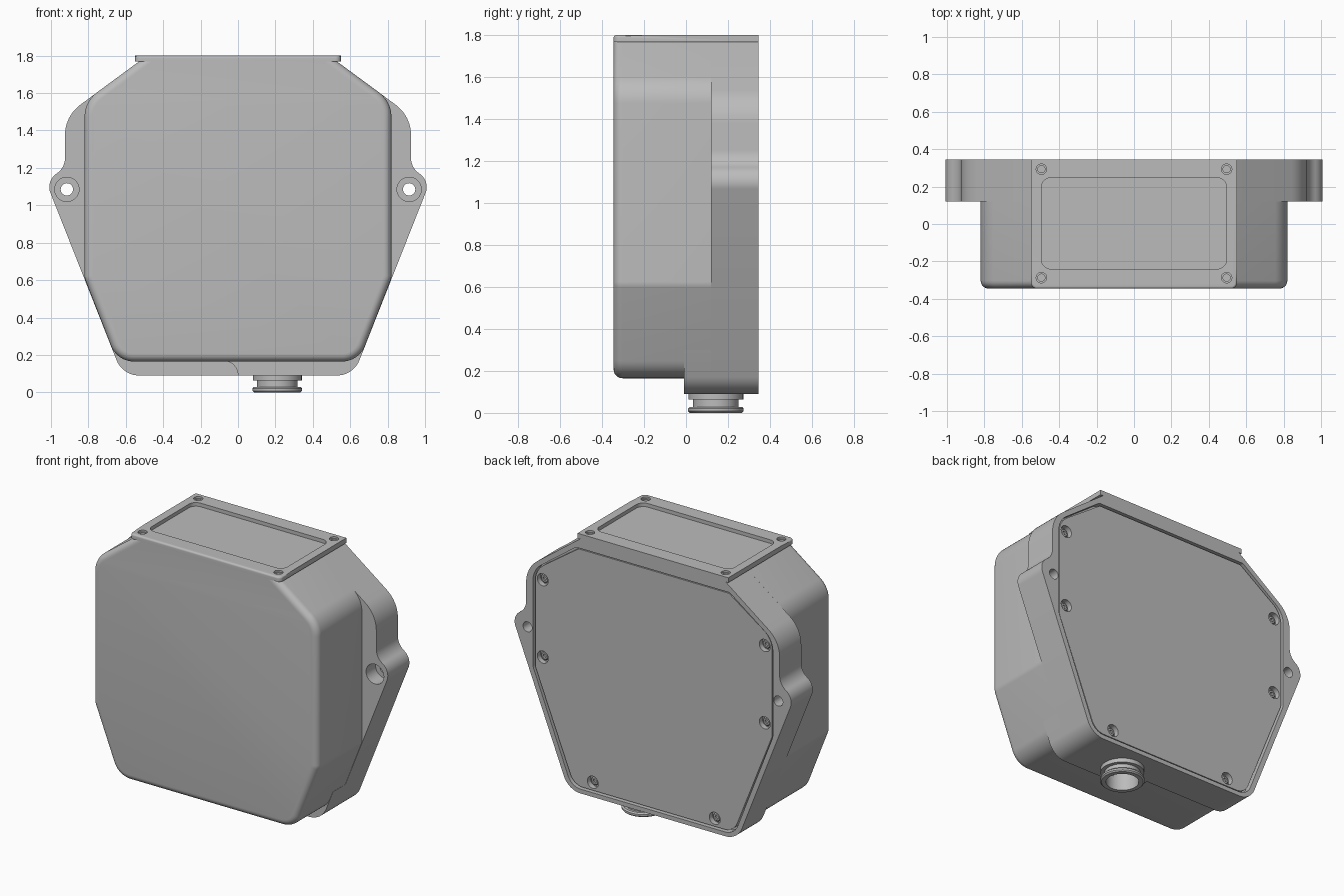
import bpy, bmesh, math
from mathutils import Vector

cube = bpy.data.objects.get("Cube")
if cube:
    bpy.data.objects.remove(cube, do_unlink=True)

grey = bpy.data.materials.new("moulded grey")
grey.use_nodes = True
COLOUR = (0.5, 0.5, 0.5, 1)
grey.diffuse_color = COLOUR
grey.node_tree.nodes["Principled BSDF"].inputs["Base Color"].default_value = COLOUR

FRONT, STEP, BACK = -0.345, 0.12, 0.345


def fillet(points, steps=10):
    """Round each (x, z, radius) corner of a closed polygon."""
    out = []
    for i, (x, z, r) in enumerate(points):
        p = Vector((x, z))
        a = (Vector(points[i - 1][:2]) - p).normalized()
        b = (Vector(points[(i + 1) % len(points)][:2]) - p).normalized()
        if r == 0:
            out.append(p)
            continue
        half = a.angle(b) / 2
        centre = p + (a + b).normalized() * (r / math.sin(half))
        start = p + a * (r / math.tan(half)) - centre
        end = p + b * (r / math.tan(half)) - centre
        sweep = start.angle(end)
        for k in range(steps + 1):
            t = k / steps
            out.append(centre + (start * math.sin((1 - t) * sweep)
                                 + end * math.sin(t * sweep)) / math.sin(sweep))
    return out


def mirrored(half):
    return half + [(-x, z, r) for x, z, r in reversed(half)]


def finish(name, bm):
    bmesh.ops.recalc_face_normals(bm, faces=bm.faces)
    mesh = bpy.data.meshes.new(name)
    bm.to_mesh(mesh)
    bm.free()
    mesh.materials.append(grey)
    obj = bpy.data.objects.new(name, mesh)
    bpy.context.collection.objects.link(obj)
    return obj


def prism(name, points, lo, hi, axis="y", bevel=None):
    """Extrude a rounded outline along y (x,z outline) or z (x,y outline)."""
    bm = bmesh.new()
    place = (lambda p, d: (p.x, d, p.y)) if axis == "y" else (lambda p, d: (p.x, p.y, d))
    face = bm.faces.new([bm.verts.new(place(p, lo)) for p in fillet(points)])
    ext = bmesh.ops.extrude_face_region(bm, geom=[face])["geom"]
    shift = (0, hi - lo, 0) if axis == "y" else (0, 0, hi - lo)
    bmesh.ops.translate(bm, verts=[v for v in ext if isinstance(v, bmesh.types.BMVert)], vec=shift)
    if bevel:
        width, rule = bevel
        edges = [e for e in bm.edges if rule(*[v.co for v in e.verts])]
        bmesh.ops.bevel(bm, geom=edges, offset=width, segments=6, profile=0.5,
                        affect="EDGES", clamp_overlap=False)
    return finish(name, bm)


def lathe(name, profile, centre, axis="z", steps=48):
    """Spin a closed (radius, height) profile round an axis."""
    bm = bmesh.new()
    rings = []
    for k in range(steps):
        a = 2 * math.pi * k / steps
        ring = []
        for r, h in profile:
            u, v = r * math.cos(a), r * math.sin(a)
            offset = (u, v, h) if axis == "z" else (u, h, v)
            ring.append(bm.verts.new(Vector(centre) + Vector(offset)))
        rings.append(ring)
    n = len(profile)
    for k in range(steps):
        a, b = rings[k], rings[(k + 1) % steps]
        for i in range(n):
            j = (i + 1) % n
            bm.faces.new((a[i], a[j], b[j], b[i]))
    bmesh.ops.remove_doubles(bm, verts=bm.verts, dist=1e-5)
    return finish(name, bm)


def rod(centre, r, lo, hi, axis):
    return lathe("cutter", [(0, lo), (r, lo), (r, hi), (0, hi)], centre, axis, 32)


def cut(target, cutters):
    bpy.context.view_layer.objects.active = target
    for c in cutters:
        c.hide_render = True
        mod = target.modifiers.new("cut", "BOOLEAN")
        mod.operation, mod.solver, mod.object = "DIFFERENCE", "EXACT", c
        bpy.ops.object.modifier_apply(modifier=mod.name)
        bpy.data.objects.remove(c, do_unlink=True)


# Front shell with a rounded front rim
TOP = 1.772
shell = mirrored([(0.525, TOP, 0), (0.82, 1.555, 0.16), (0.82, 0.61, 0.08), (0.646, 0.165, 0.13)])
prism("front_shell", shell, FRONT, STEP, bevel=(0.042, lambda a, b: max(a.y, b.y) < FRONT + 1e-4
      and min(a.z, b.z) < TOP - 1e-4))

# Back flange with two mounting ears
outline = mirrored([(0.525, TOP, 0), (0.925, 1.477, 0.2), (0.925, 1.2, 0.1),
                    (1.028, 1.13, 0.085), (0.617, 0.09, 0.13)])
flange = prism("back_flange", outline, STEP, BACK)

# Deeper pocket behind the cable outlet
pocket = prism("outlet_pocket", [(0.617, 0.09, 0.13), (0.7, 0.3, 0), (-0.2, 0.3, 0),
                                 (-0.2, 0.168, 0), (0, 0.168, 0.077), (0, 0.09, 0)], -0.01, STEP)

# Ear holes with front counterbores
for s in (-1, 1):
    ear = (s * 0.915, 0, 1.085)
    cut(flange, [rod(ear, 0.065, 0.05, 0.22, "y"), rod(ear, 0.033, 0.05, 0.5, "y")])

# Recessed back cover
def cover_outline(inset):
    return mirrored([(0.56 - inset, 1.705 - inset, 0.03), (0.875 - inset, 1.475, 0.14),
                     (0.875 - inset, 0.835, 0.06), (0.594 - inset, 0.118 + inset, 0.1)])

cut(flange, [prism("cutter", cover_outline(0), 0.3, 0.5)])
cover = prism("back_cover", cover_outline(0.011), 0.29, 0.336)

# Cover screws in countersunk pockets
SCREWS = [(s * x, 0, z) for s in (-1, 1) for x, z in ((0.81, 1.42), (0.81, 0.91), (0.445, 0.182))]
for p in SCREWS:
    cut(cover, [rod(p, 0.04, 0.302, 0.4, "y")])
    lathe("cover_screw", [(0, 0.295), (0.028, 0.295), (0.028, 0.312), (0.022, 0.318),
                          (0.012, 0.318), (0.012, 0.306), (0, 0.306)], p, "y", 24)

# Top pad with window recess and four corner holes
pad = prism("top_pad", [(-0.55, BACK, 0), (0.55, BACK, 0), (0.55, FRONT, 0.03), (-0.55, FRONT, 0.03)],
            1.768, 1.8, "z", (0.012, lambda a, b: min(a.z, b.z) > 1.79 and max(a.y, b.y) < BACK - 0.3))
cut(pad, [prism("cutter", [(-0.495, 0.247, 0.05), (0.495, 0.247, 0.05),
                           (0.495, -0.24, 0.05), (-0.495, -0.24, 0.05)], 1.776, 1.9, "z")])
for x in (-0.495, 0.495):
    for y in (-0.287, 0.293):
        cut(pad, [rod((x, y, 0), 0.028, 1.788, 1.9, "z"), rod((x, y, 0), 0.019, 1.774, 1.9, "z")])

# Hollow cable outlet under the pocket
OUTLET = (0.21, 0.142, 0)
for part in (flange, pocket):
    cut(part, [rod(OUTLET, 0.098, 0.03, 0.16, "z")])
lathe("cable_outlet", [(0.098, 0.1), (0.131, 0.1), (0.131, 0.063), (0.108, 0.063), (0.108, 0.028),
                       (0.125, 0.028), (0.133, 0.02), (0.133, 0.008), (0.125, 0), (0.098, 0)], OUTLET)

# Smooth shading with crisp edges
for obj in bpy.context.scene.objects:
    obj.select_set(obj.type == "MESH")
bpy.context.view_layer.objects.active = flange
bpy.ops.object.shade_smooth_by_angle(angle=math.radians(30))
